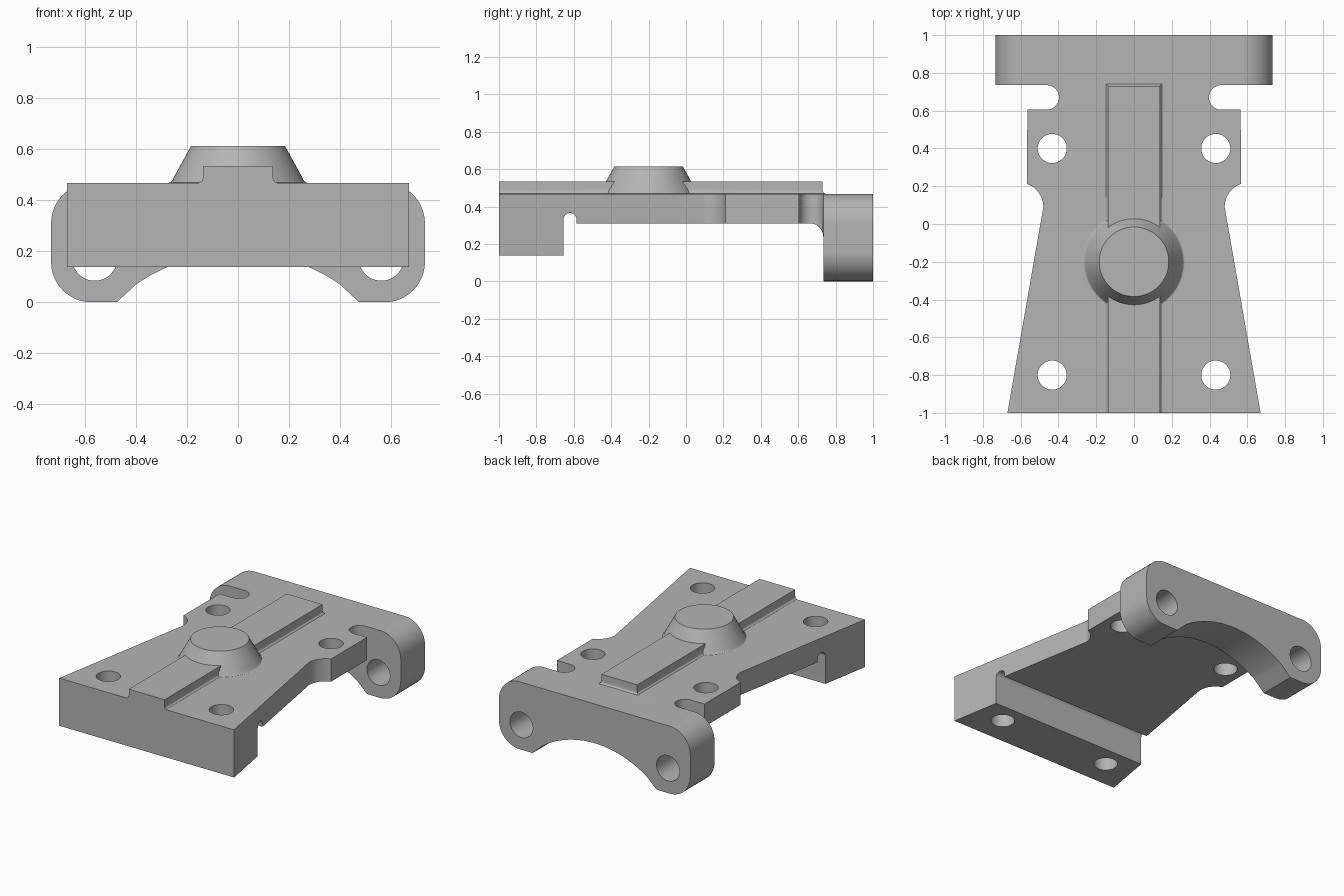
import bpy, bmesh
from math import cos, sin, pi, radians
from mathutils import Vector

cube = bpy.data.objects.get("Cube")
if cube:
    bpy.data.objects.remove(cube)

TOP = 0.467      # upper face of the plate
FACE = 0.735     # inner face of the rear flange

grey = bpy.data.materials.new("plain_grey")
grey.use_nodes = True
grey.diffuse_color = (0.46, 0.46, 0.46, 1)
grey.node_tree.nodes["Principled BSDF"].inputs["Base Color"].default_value = grey.diffuse_color


def arc(cx, cy, r, a0, a1, n=12):
    return [(cx + r * cos(radians(a0 + (a1 - a0) * i / n)),
             cy + r * sin(radians(a0 + (a1 - a0) * i / n))) for i in range(n + 1)]


def mirrored(half):
    """Close a right-hand outline with its mirror image."""
    return half + [(-x, y) for x, y in reversed(half) if abs(x) > 1e-6]


def loft(name, rings):
    """Solid through a stack of equal-length rings of 3D points."""
    bm = bmesh.new()
    loops = [[bm.verts.new(p) for p in ring] for ring in rings]
    n = len(loops[0])
    for a, b in zip(loops, loops[1:]):
        for i in range(n):
            j = (i + 1) % n
            bm.faces.new((a[i], a[j], b[j], b[i]))
    bm.faces.new(loops[0][::-1])
    bm.faces.new(loops[-1])
    bmesh.ops.recalc_face_normals(bm, faces=bm.faces[:])
    mesh = bpy.data.meshes.new(name)
    bm.to_mesh(mesh)
    bm.free()
    mesh.materials.append(grey)
    ob = bpy.data.objects.new(name, mesh)
    bpy.context.collection.objects.link(ob)
    return ob


def prism(name, outline, axis, lo, hi):
    place = {"x": lambda p, d: (d, p[0], p[1]),
             "y": lambda p, d: (p[0], d, p[1]),
             "z": lambda p, d: (p[0], p[1], d)}[axis]
    return loft(name, [[place(p, d) for p in outline] for d in (lo, hi)])


def apply(ob, mod):
    bpy.context.view_layer.objects.active = ob
    bpy.ops.object.modifier_apply(modifier=mod.name)


def combine(ob, other, operation):
    mod = ob.modifiers.new("combine", "BOOLEAN")
    mod.operation, mod.solver, mod.object = operation, "EXACT", other
    apply(ob, mod)
    bpy.data.objects.remove(other)


def circle(x, y, r):
    return arc(x, y, r, 0, 360, 48)[:-1]


# tapered plate with side reliefs and round-ended slots
plan = [(0.67, -1)] + arc(0.61, 0.09, 0.13, 180, 110)
plan += [(0.565, 0.605)] + arc(0.462, 0.67, 0.065, 270, 90, 20) + [(0.462, 0.85)]
bracket = prism("mounting_bracket", mirrored(plan), "z", 0.137, TOP)

# underside recess: leaves the front foot, relief groove and rear fillet
under = [(-0.655, 0)] + arc(-0.62, 0.33, 0.035, 180, 0)
under += [(-0.585, 0.31)] + arc(0.663, 0.24, 0.07, 90, 0, 8)
under += [(FACE, 0.24), (0.9, 0.24), (0.9, 0)]
combine(bracket, prism("recess_cutter", under, "x", -1, 1), "DIFFERENCE")

# rear flange with rounded ends and arched underside
flange_half = [(0, 0.195)]
flange_half += arc(0, -0.505, 0.7, 90, 55.2, 14)[1:] + [(0.475, 0)]
flange_half += arc(0.576, 0.157, 0.157, -90, 0) + arc(0.576, 0.31, 0.157, 0, 90)
flange = prism("rear_flange", mirrored(flange_half), "y", FACE, 1)
for side in (-1, 1):
    hole = circle(side * 0.562, 0.172, 0.088)
    combine(flange, prism("flange_hole", hole, "y", 0.5, 1.2), "DIFFERENCE")
combine(bracket, flange, "UNION")

# bolt holes through the plate
for side in (-1, 1):
    for y in (-0.8, 0.4):
        hole = circle(side * 0.433, y, 0.077)
        combine(bracket, prism("bolt_hole", hole, "z", -0.2, 0.8), "DIFFERENCE")

# raised centre rib with a small fillet at its foot
foot = [(0.022, 0.42), (0.022, TOP), (0.012, 0.469), (0.003, 0.478), (0, 0.49), (0, 0.533)]
rib = loft("centre_rib", [[(-0.137 - o, -1, z), (0.137 + o, -1, z),
                           (0.137 + o, 0.73 + o, z), (-0.137 - o, 0.73 + o, z)] for o, z in foot])
combine(bracket, rib, "UNION")

# conical boss
cone = [(0.275, 0.42), (0.275, TOP), (0.264, 0.47), (0.257, 0.477), (0.252, 0.489), (0.184, 0.613)]
boss = loft("conical_boss", [[(x, y, z) for x, y in arc(0, -0.2, r, 0, 360, 64)[:-1]] for r, z in cone])
combine(bracket, boss, "UNION")

# smooth curved walls, crisp edges
bpy.ops.object.select_all(action="DESELECT")
bracket.select_set(True)
bpy.context.view_layer.objects.active = bracket
bpy.ops.object.shade_smooth_by_angle(angle=radians(28))
weighted = bracket.modifiers.new("weighted", "WEIGHTED_NORMAL")
weighted.keep_sharp = True
